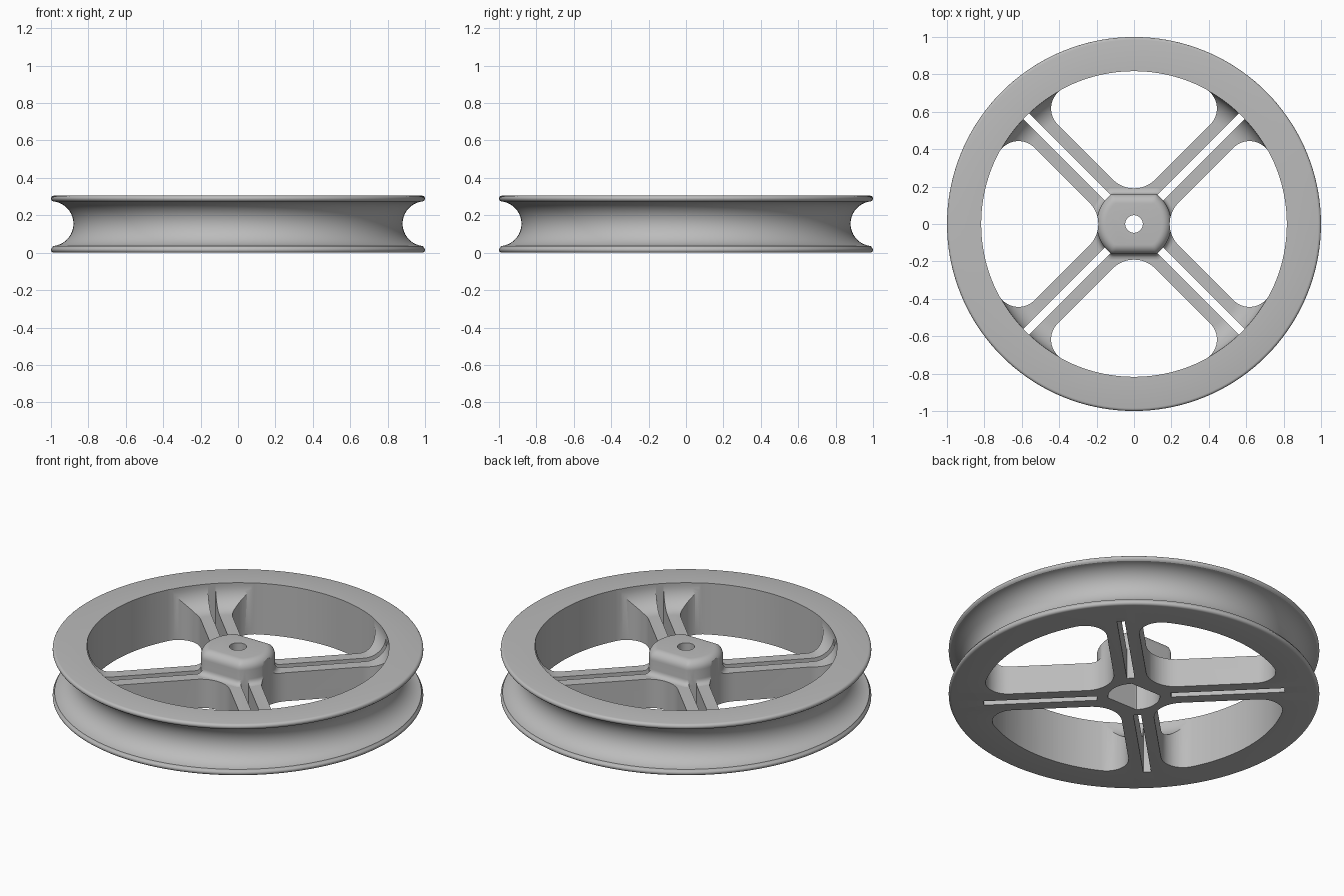
import bpy
import bmesh
from math import pi, sin, cos, asin, sqrt, radians

old = bpy.data.objects.get("Cube")
if old:
    bpy.data.objects.remove(old, do_unlink=True)

R_IN = 0.815         # inner radius of the rim
WEB_Z = 0.17         # height of the spokes
SPOKE = 0.088        # half width of a spoke
SLOT = 0.021         # half width of a spoke slot

grey = bpy.data.materials.new("plain grey")
grey.use_nodes = True
colour = (0.5, 0.5, 0.5, 1)
grey.diffuse_color = colour
grey.node_tree.nodes["Principled BSDF"].inputs["Base Color"].default_value = colour


def arc(cx, cy, r, a0, a1, n):
    """Points on an arc, angles in degrees."""
    angles = [radians(a0 + (a1 - a0) * i / n) for i in range(n + 1)]
    return [(cx + r * cos(a), cy + r * sin(a)) for a in angles]


def loft(bm, rings, wrap=False):
    """Skin equal point rings; close into a loop or cap both ends."""
    vs = [[bm.verts.new(p) for p in ring] for ring in rings]
    n = len(vs[0])
    pairs = list(zip(vs, vs[1:])) + ([(vs[-1], vs[0])] if wrap else [])
    for a, b in pairs:
        for i in range(n):
            j = (i + 1) % n
            bm.faces.new((a[i], a[j], b[j], b[i]))
    if not wrap:
        bm.faces.new(vs[0])
        bm.faces.new(vs[-1])


def level(outline, z):
    return [(x, y, z) for x, y in outline]


def turned(outline, a):
    return [(x * cos(a) - y * sin(a), x * sin(a) + y * cos(a)) for x, y in outline]


def finish(bm, name):
    bmesh.ops.recalc_face_normals(bm, faces=bm.faces)
    mesh = bpy.data.meshes.new(name)
    bm.to_mesh(mesh)
    bm.free()
    ob = bpy.data.objects.new(name, mesh)
    bpy.context.collection.objects.link(ob)
    mesh.materials.append(grey)
    return ob


def hub_outline(offset, n=96):
    """Circle with two flats facing front and back."""
    r, flat = 0.2 + offset, 0.16 + offset
    pts = [(r * cos(2 * pi * i / n), r * sin(2 * pi * i / n)) for i in range(n)]
    return [(x, max(-flat, min(flat, y))) for x, y in pts]


def window_outline():
    """Opening between two spokes, rounded at all three corners."""
    tip, corner, rim = 0.16, 0.12, R_IN + 0.002
    phi = 45 + asin((SPOKE + corner) / (rim - corner)) * 180 / pi
    c = rim - corner
    half = arc(0, sqrt(2) * (SPOKE + tip), tip, -90, -45, 8)
    half += arc(c * cos(radians(phi)), c * sin(radians(phi)), corner, -45, phi, 16)
    half += arc(0, 0, rim, phi, 90, 14)[1:]
    return half + [(-x, y) for x, y in half[-2:0:-1]]


# Rim and web: one turned cross-section
profile = [(0.06, 0.0)]
profile += arc(0.985, 0.015, 0.015, -90, 60, 6)
profile += arc(1.0, 0.155, 0.12, 265, 95, 24)
profile += arc(0.985, 0.29, 0.015, -60, 90, 6)
profile += [(R_IN, 0.305)]
profile += arc(R_IN - 0.12, WEB_Z + 0.12, 0.12, 0, -90, 12)
profile += [(0.06, WEB_Z)]
bm = bmesh.new()
SEG = 144
loft(bm, [[(r * cos(2 * pi * k / SEG), r * sin(2 * pi * k / SEG), z)
           for r, z in profile] for k in range(SEG)], wrap=True)
wheel = finish(bm, "rim_and_spokes")

# Hub: flared foot, straight wall, rounded top
steps = [(0.03, 0.15), (0.03, WEB_Z)]
steps += [(0.03 - x, z) for x, z in arc(0, WEB_Z + 0.03, 0.03, -90, 0, 5)[1:]]
steps += arc(-0.05, 0.255, 0.05, 0, 90, 7)
bm = bmesh.new()
loft(bm, [level(hub_outline(o), z) for o, z in steps])
hub = finish(bm, "hub")

# Cutter: windows, spoke slots and the stepped shaft socket
bm = bmesh.new()
slot = [(0.2, -SLOT), (R_IN, -SLOT), (R_IN, SLOT), (0.2, SLOT)]
for k in range(4):
    for outline, a in ((window_outline(), k * pi / 2), (slot, pi / 4 + k * pi / 2)):
        shape = turned(outline, a)
        loft(bm, [level(shape, -0.1), level(shape, 0.5)])
socket = hub_outline(-0.06)
shaft = arc(0, 0, 0.047, 0, 360, 96)[:-1]
loft(bm, [level(socket, -0.1), level(socket, 0.24),
          level(shaft, 0.24), level(shaft, 0.5)])
cutter = finish(bm, "opening_cutter")
cutter.hide_render = True

for ob in (wheel, hub):
    bpy.ops.object.select_all(action="DESELECT")
    ob.select_set(True)
    bpy.context.view_layer.objects.active = ob
    mod = ob.modifiers.new("openings", "BOOLEAN")
    mod.operation = "DIFFERENCE"
    mod.solver = "EXACT"
    mod.object = cutter
    bpy.ops.object.modifier_apply(modifier=mod.name)
    bpy.ops.object.shade_smooth_by_angle(angle=radians(30))
bpy.data.objects.remove(cutter, do_unlink=True)
